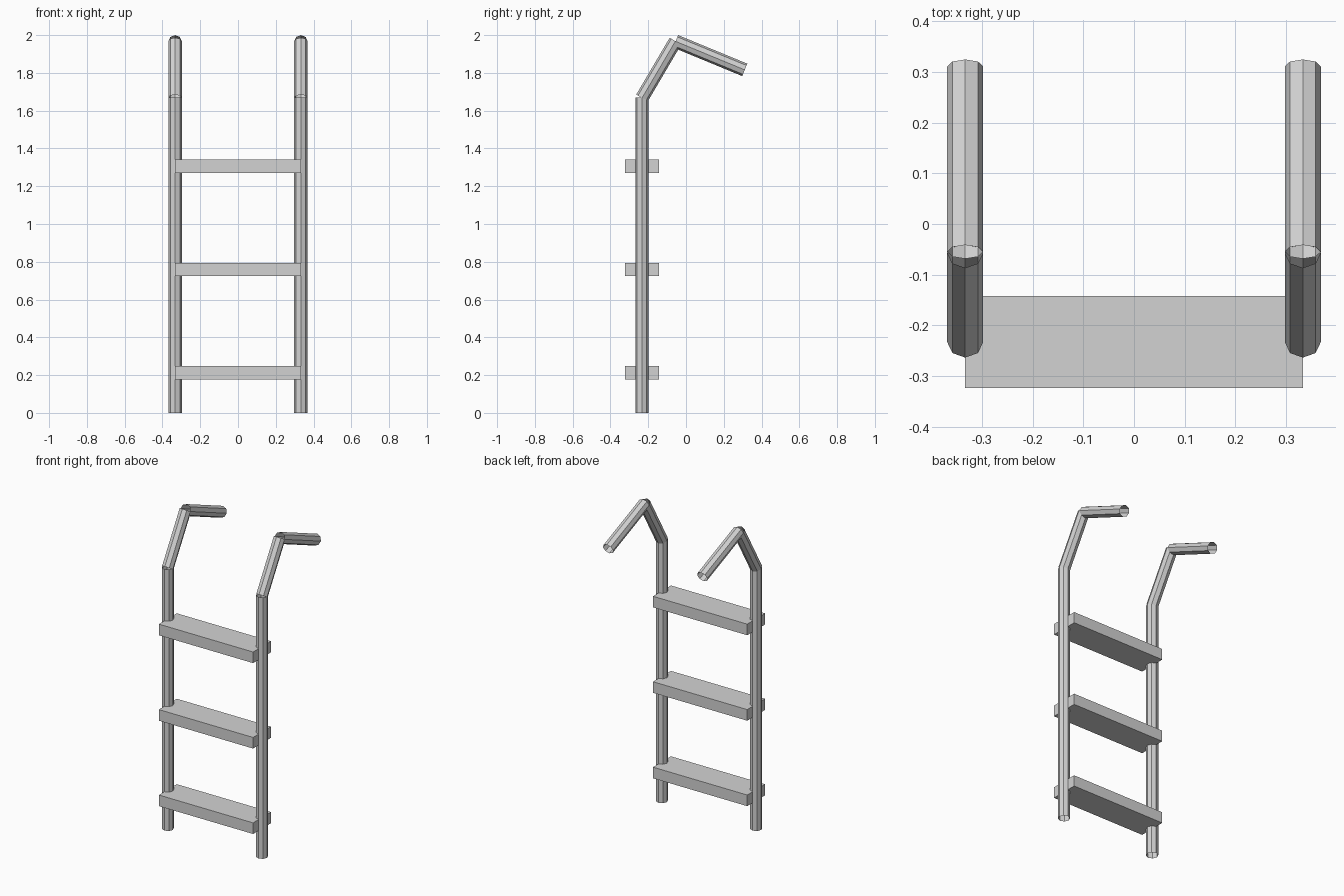
import bpy
import bmesh
import math
from mathutils import Matrix, Vector

cube = bpy.data.objects.get("Cube")
if cube:
    bpy.data.objects.remove(cube, do_unlink=True)

RAIL_X = 0.333
RADIUS = 0.0355
RAIL_Y = -0.233

metal = bpy.data.materials.new("light grey metal")
metal.use_nodes = True
grey = (0.65, 0.65, 0.65, 1)
metal.diffuse_color = grey
metal.node_tree.nodes["Principled BSDF"].inputs["Base Color"].default_value = grey


def add_object(name, bm):
    mesh = bpy.data.meshes.new(name)
    bm.to_mesh(mesh)
    bm.free()
    mesh.materials.append(metal)
    obj = bpy.data.objects.new(name, mesh)
    bpy.context.collection.objects.link(obj)


def tube(name, x, start, end):
    """Open eight-sided tube between two (y, z) points."""
    a, b = Vector((x, *start)), Vector((x, *end))
    d = b - a
    turn = Matrix.Rotation(-math.atan2(d.y, d.z), 4, 'X')
    bm = bmesh.new()
    bmesh.ops.create_cone(bm, cap_ends=False, segments=8, radius1=RADIUS,
                          radius2=RADIUS, depth=d.length,
                          matrix=Matrix.Translation((a + b) / 2) @ turn)
    add_object(name, bm)


def box(name, centre, size):
    bm = bmesh.new()
    bmesh.ops.create_cube(bm, size=1, matrix=Matrix.Translation(centre)
                          @ Matrix.Diagonal((*size, 1)))
    add_object(name, bm)


# Side rails, each with two separate bent handle pieces
for side, x in (("left", RAIL_X), ("right", -RAIL_X)):
    tube(side + "_rail", x, (RAIL_Y, 0), (RAIL_Y, 1.67))
    tube(side + "_handle_riser", x, (RAIL_Y, 1.667), (-0.056, 1.968))
    tube(side + "_handle_grip", x, (-0.055, 1.967), (0.311, 1.816))

# Flat steps spanning the rail centres
for i, name in enumerate(("lower", "middle", "upper")):
    box(name + "_step", (0, RAIL_Y, 0.213 + 0.546 * i),
        (2 * RAIL_X, 0.181, 0.071))
